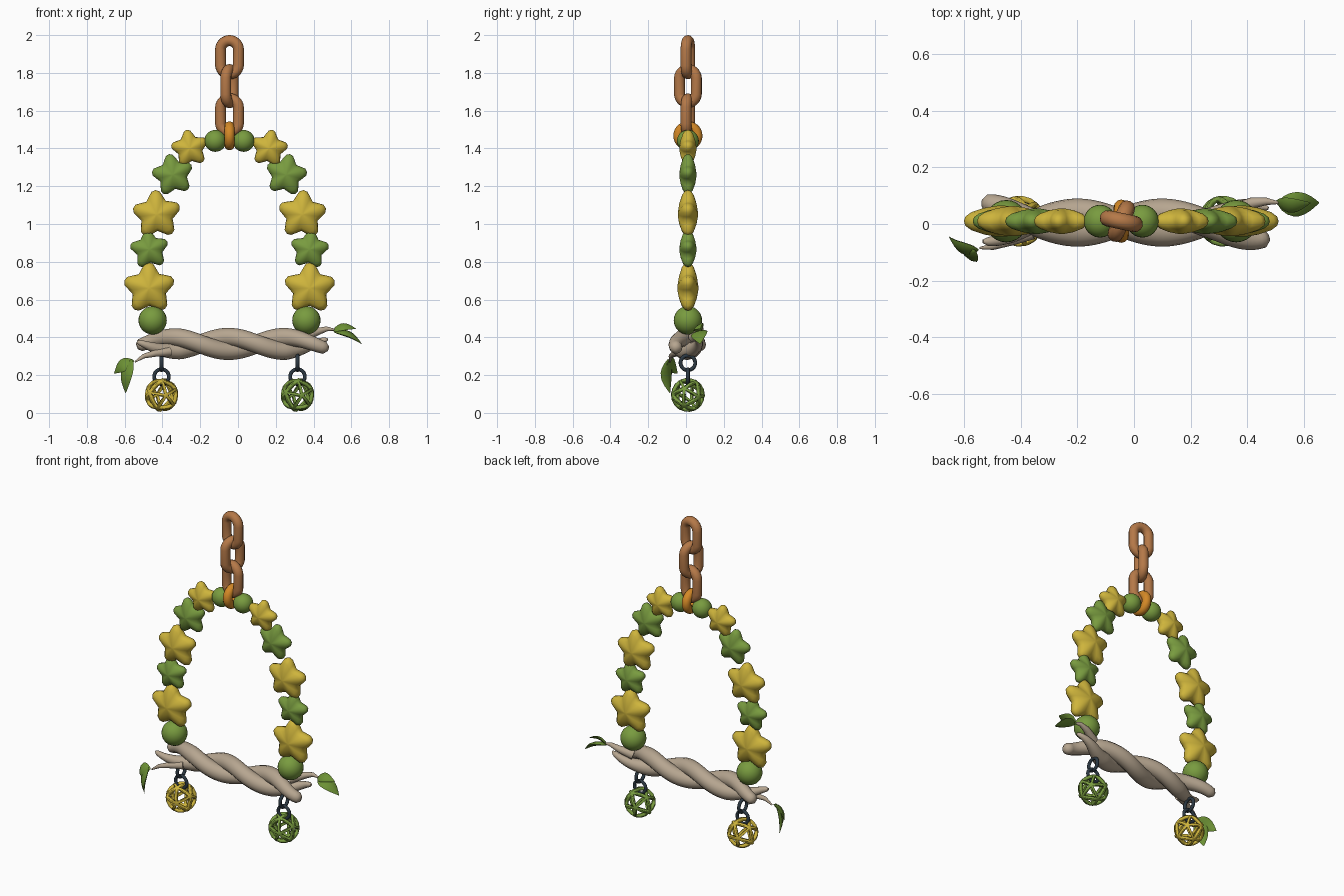
import bpy, bmesh, math
from mathutils import Vector, Matrix

if "Cube" in bpy.data.objects:
    bpy.data.objects.remove(bpy.data.objects["Cube"])

CX, CY = -0.045, 0.01      # centre line of the hanging swing


def mat(name, *c):
    m = bpy.data.materials.new(name)
    m.diffuse_color = (*c, 1)
    m.use_nodes = True
    m.node_tree.nodes["Principled BSDF"].inputs["Base Color"].default_value = m.diffuse_color
    return m


YELLOW = mat("yellow", 0.62, 0.46, 0.045)
GREEN = mat("green", 0.19, 0.33, 0.05)
COPPER = mat("copper", 0.46, 0.19, 0.065)
ORANGE = mat("orange", 0.66, 0.25, 0.02)
WOOD = mat("pale wood", 0.47, 0.38, 0.28)
DARK = mat("dark metal", 0.025, 0.04, 0.055)
LEAF = mat("leaf green", 0.15, 0.28, 0.035)


def finish(name, bm, material, angle=60):
    bmesh.ops.recalc_face_normals(bm, faces=bm.faces)
    me = bpy.data.meshes.new(name)
    bm.to_mesh(me)
    bm.free()
    ob = bpy.data.objects.new(name, me)
    bpy.context.collection.objects.link(ob)
    me.materials.append(material)
    bpy.ops.object.select_all(action='DESELECT')
    ob.select_set(True)
    bpy.context.view_layer.objects.active = ob
    bpy.ops.object.shade_smooth_by_angle(angle=math.radians(angle))
    return ob


def skin(bm, rings, closed=False):
    """Bridge equal vertex rings; cap the ends unless closed."""
    n = len(rings[0])
    for k in range(len(rings) if closed else len(rings) - 1):
        a, b = rings[k], rings[(k + 1) % len(rings)]
        for i in range(n):
            bm.faces.new((a[i], a[(i + 1) % n], b[(i + 1) % n], b[i]))
    if not closed:
        bm.faces.new(rings[0])
        bm.faces.new(rings[-1][::-1])


def tube(name, pts, radii, material, side=Vector((0, 1, 0)), closed=False, n=12):
    bm = bmesh.new()
    rings, m = [], len(pts)
    for k, p in enumerate(pts):
        q0 = pts[(k - 1) % m] if closed else pts[max(k - 1, 0)]
        q1 = pts[(k + 1) % m] if closed else pts[min(k + 1, m - 1)]
        t = (q1 - q0).normalized()
        u = (side - t * side.dot(t)).normalized()
        v = t.cross(u)
        rings.append([bm.verts.new(p + radii[k] * (u * math.cos(a) + v * math.sin(a)))
                      for a in (2 * math.pi * i / n for i in range(n))])
    skin(bm, rings, closed)
    return finish(name, bm, material)


def link(name, z, turn, half_w, half_straight, r, material, x=CX, n=32):
    """Oval link in a vertical plane, turned about z."""
    d = Vector((math.cos(turn), math.sin(turn), 0))
    pts = []
    for i in range(n):
        a = 2 * math.pi * (i + 0.5) / n
        h = half_w * math.sin(a) + math.copysign(half_straight, math.sin(a))
        pts.append(Vector((x, CY, z + h)) + d * half_w * math.cos(a))
    tube(name, pts, [r] * n, material, Vector((-d.y, d.x, 0)), True)


def bead(name, x, z, r):
    bm = bmesh.new()
    bmesh.ops.create_uvsphere(bm, u_segments=24, v_segments=14, radius=r,
                              matrix=Matrix.Translation((x, CY, z)))
    finish(name, bm, GREEN)


def star(name, x, z, R, h, tilt, material):
    """Puffy five-pointed star bead with rounded tips."""
    arm = [(0, 1.0), (10, .95), (22, .78), (36, .67), (50, .78), (62, .95)]
    outline = [(math.radians(90 + tilt + 72 * k + a), r) for k in range(5) for a, r in arm]
    bm = bmesh.new()
    rings = []
    for f, y in [(.1, -1), (.45, -.86), (.8, -.58), (.96, -.3), (1, 0),
                 (.96, .3), (.8, .58), (.45, .86), (.1, 1)]:
        rings.append([bm.verts.new((x + R * f * r * math.cos(a), CY + y * h,
                                    z + R * f * r * math.sin(a))) for a, r in outline])
    skin(bm, rings)
    finish(name, bm, material)


def leaf(name, base, tip, normal, width, bend=0.02):
    """Pointed, slightly thick leaf."""
    base, tip = Vector(base), Vector(tip)
    d = (tip - base).normalized()
    nrm = Vector(normal)
    nrm = (nrm - d * nrm.dot(d)).normalized()
    s = d.cross(nrm)
    bm = bmesh.new()
    rings = []
    for k in range(9):
        t = k / 8
        w = max(width / 2 * math.sin(math.pi * t ** 0.8) ** 0.9 if 0 < t < 1 else 0, 0.002)
        c = base.lerp(tip, t) + nrm * bend * math.sin(math.pi * t)
        rings.append([bm.verts.new(c + s * w * math.cos(a) + nrm * w * 0.28 * math.sin(a))
                      for a in (math.pi * i / 4 for i in range(8))])
    skin(bm, rings)
    finish(name, bm, LEAF, 50)


def woven_ball(name, x, z, r, material):
    """Hollow ball with a triangular hole in each icosahedron face."""
    bm = bmesh.new()
    bmesh.ops.create_icosphere(bm, subdivisions=1, radius=r)
    faces = bm.faces[:]
    bmesh.ops.inset_individual(bm, faces=faces, thickness=r * 0.14)
    bmesh.ops.delete(bm, geom=faces, context='FACES')
    bmesh.ops.subdivide_edges(bm, edges=bm.edges[:], cuts=2, use_grid_fill=True)
    for v in bm.verts:
        v.co = v.co.normalized() * r
    bmesh.ops.rotate(bm, verts=bm.verts, matrix=Matrix.Rotation(0.5, 3, 'X'))
    bmesh.ops.translate(bm, verts=bm.verts, vec=(x, CY, z))
    ob = finish(name, bm, material, 40)
    mod = ob.modifiers.new("thickness", 'SOLIDIFY')
    mod.thickness = 0.02
    mod.offset = -1


# hanging chain and the ring that holds the arch
for i, (z, turn) in enumerate([(1.883, -12), (1.73, 66), (1.575, -12)]):
    link(f"chain_link_{i + 1}", z, math.radians(turn), 0.049, 0.039, 0.029, COPPER)
link("arch_ring", 1.467, math.pi / 2, 0.05, 0, 0.027, ORANGE)

# arch of beads, mirrored about the centre line: x offset, z, radius, half depth, tilt
STARS = [(0.21, 1.40, 0.10, 0.045, 9, YELLOW), (0.30, 1.26, 0.112, 0.045, 10, GREEN),
         (0.385, 1.05, 0.130, 0.053, 3, YELLOW), (0.424, 0.865, 0.104, 0.045, 6, GREEN),
         (0.425, 0.66, 0.138, 0.055, 1, YELLOW)]
for s, side in ((-1, "left"), (1, "right")):
    bead(f"top_bead_{side}", CX + s * 0.075, 1.44, 0.058)
    bead(f"bottom_bead_{side}", CX + s * 0.407, 0.49, 0.075)
    for i, (dx, z, R, h, tilt, m) in enumerate(STARS):
        star(f"star_bead_{side}_{i + 1}", CX + s * dx, z, R, h, -s * tilt, m)
    # ball on two small rings under the perch
    x = CX + s * 0.36
    link(f"upper_ring_{side}", 0.265, math.pi / 2, 0.039, 0, 0.010, DARK, x, 24)
    link(f"lower_ring_{side}", 0.192, 0, 0.039, 0, 0.010, DARK, x, 24)
    woven_ball(f"woven_ball_{side}", x, 0.095, 0.09, YELLOW if s < 0 else GREEN)

# perch: two branches twisted round each other, the second one tapering at both ends
for s, name in ((-1, "perch_branch_blunt"), (1, "perch_branch_tapered")):
    pts, radii = [], []
    for k in range(61):
        x = -0.535 + 1.01 * k / 60
        t = 2 * math.pi * (x + 0.2) / 0.6
        e = max(0, abs(x + 0.03) - 0.28) / 0.225     # 0 in the middle, 1 at the ends
        A = 0.036 + 0.035 * e
        pts.append(Vector((x, 0.005 + s * A * math.cos(t), 0.365 + s * 0.036 * math.sin(t))))
        r = 0.049 * (1 - 0.75 * e) if s > 0 else 0.049 * (1 - 0.35 * e)
        if k in (0, 60):
            r *= 0.5
        radii.append(r)
    tube(name, pts, radii, WOOD)

# thin twigs that carry the leaves
tube("twig_left", [Vector(p) for p in ((-0.36, -0.03, 0.325), (-0.44, -0.06, 0.315),
     (-0.50, -0.08, 0.30), (-0.545, -0.085, 0.27))], [0.025, 0.018, 0.012, 0.004], WOOD)
tube("twig_right", [Vector(p) for p in ((0.34, 0.04, 0.40), (0.42, 0.075, 0.43),
     (0.47, 0.08, 0.445), (0.515, 0.075, 0.44))], [0.03, 0.02, 0.013, 0.004], WOOD)

# leaves
leaf("leaf_left_long", (-0.56, -0.095, 0.285), (-0.595, -0.085, 0.105), (-0.7, -0.7, 0), 0.085)
leaf("leaf_left_small", (-0.55, -0.09, 0.275), (-0.655, -0.045, 0.21), (0.3, -0.7, 0.6), 0.08)
leaf("leaf_right_upper", (0.50, 0.08, 0.435), (0.625, 0.075, 0.445), (-0.2, -0.6, 0.8), 0.065)
leaf("leaf_right_lower", (0.505, 0.075, 0.43), (0.655, 0.075, 0.365), (0.2, -0.25, 0.9), 0.09)
